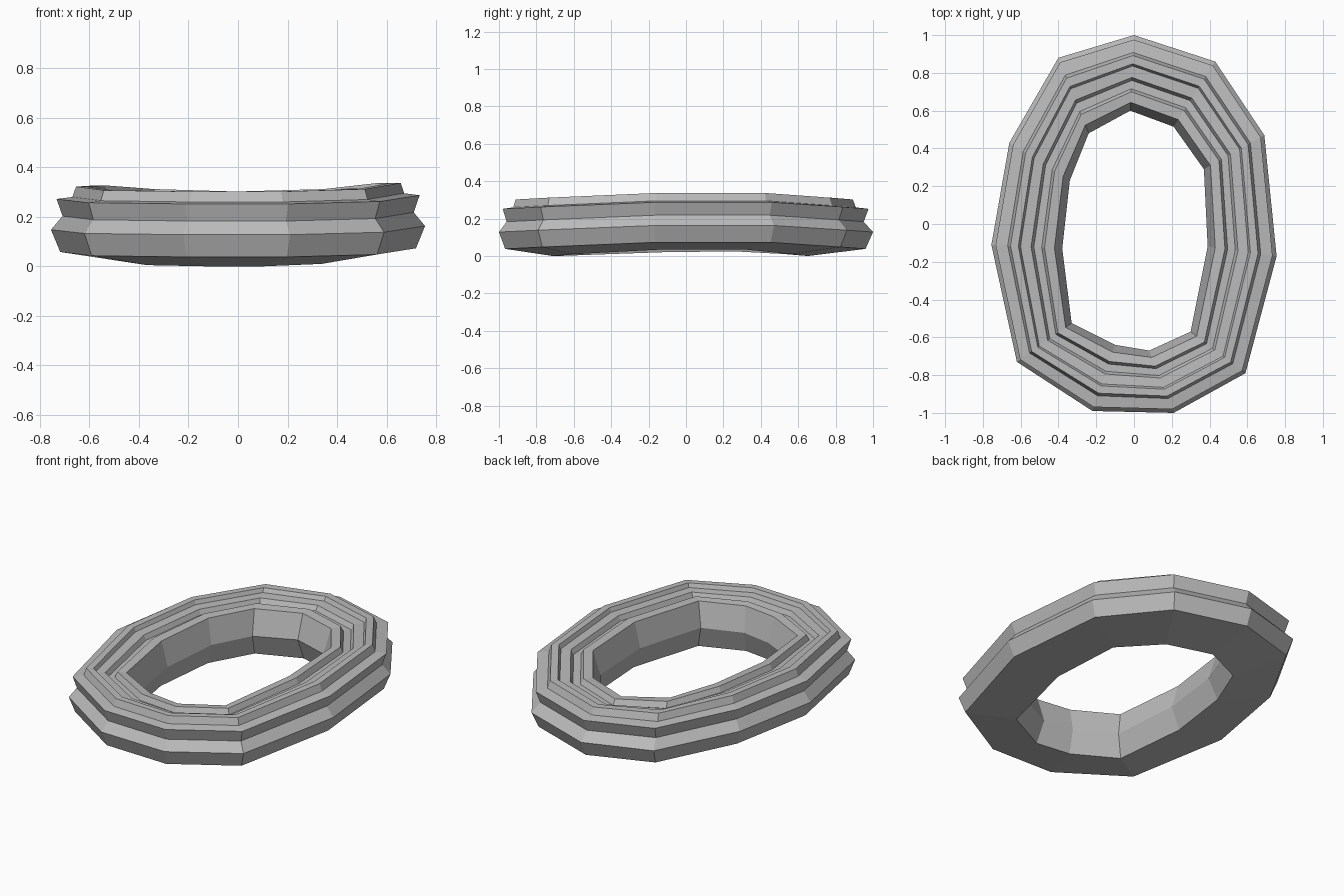
import bpy
import bmesh
from mathutils import Vector

cube = bpy.data.objects.get("Cube")
if cube:
    bpy.data.objects.remove(cube, do_unlink=True)

# One grey material
grey = bpy.data.materials.new("plain_grey")
grey.use_nodes = True
colour = (0.5, 0.5, 0.5, 1)
grey.diffuse_color = colour
grey.node_tree.nodes["Principled BSDF"].inputs["Base Color"].default_value = colour

# Eleven stations round the oval: outer point, inner point, lift
stations = [
    ((0, 1), (-.02, .6), 0),
    ((.43, .86), (.21, .515), .01),
    ((.69, .47), (.37, .29), .035),
    ((.755, -.17), (.39, -.12), .035),
    ((.59, -.79), (.3, -.57), .01),
    ((.21, -1), (.08, -.67), 0),
    ((-.22, -.99), (-.1, -.64), 0),
    ((-.62, -.73), (-.33, -.525), .005),
    ((-.755, -.11), (-.38, -.13), .02),
    ((-.66, .43), (-.34, .23), .025),
    ((-.4, .88), (-.24, .48), .01),
]

# Stepped cross-section: fraction from outer to inner edge, height
section = [
    (.1, .038), (0, .128), (.125, .183), (.06, .252),   # grooved outer side
    (.23, .26), (.27, .302), (.38, .302), (.41, .278),  # shelf and outer ridge
    (.56, .275), (.6, .247), (.71, .247), (.75, .28),   # stepped channel
    (.89, .275), (1, .13), (.87, 0),                    # inner lip and hole wall
]

# Sweep the section round the stations
bm = bmesh.new()
rings = []
for outer, inner, lift in stations:
    ring = []
    for t, z in section:
        p = Vector(outer).lerp(Vector(inner), t)
        ring.append(bm.verts.new((p.x, p.y, z + lift)))
    rings.append(ring)

for i, ring in enumerate(rings):
    following = rings[(i + 1) % len(rings)]
    for j in range(len(section)):
        k = (j + 1) % len(section)
        bm.faces.new((ring[j], following[j], following[k], ring[k]))
bmesh.ops.recalc_face_normals(bm, faces=bm.faces)

mesh = bpy.data.meshes.new("stepped_oval_ring")
bm.to_mesh(mesh)
bm.free()
mesh.materials.append(grey)
ring_object = bpy.data.objects.new("stepped_oval_ring", mesh)
bpy.context.collection.objects.link(ring_object)
